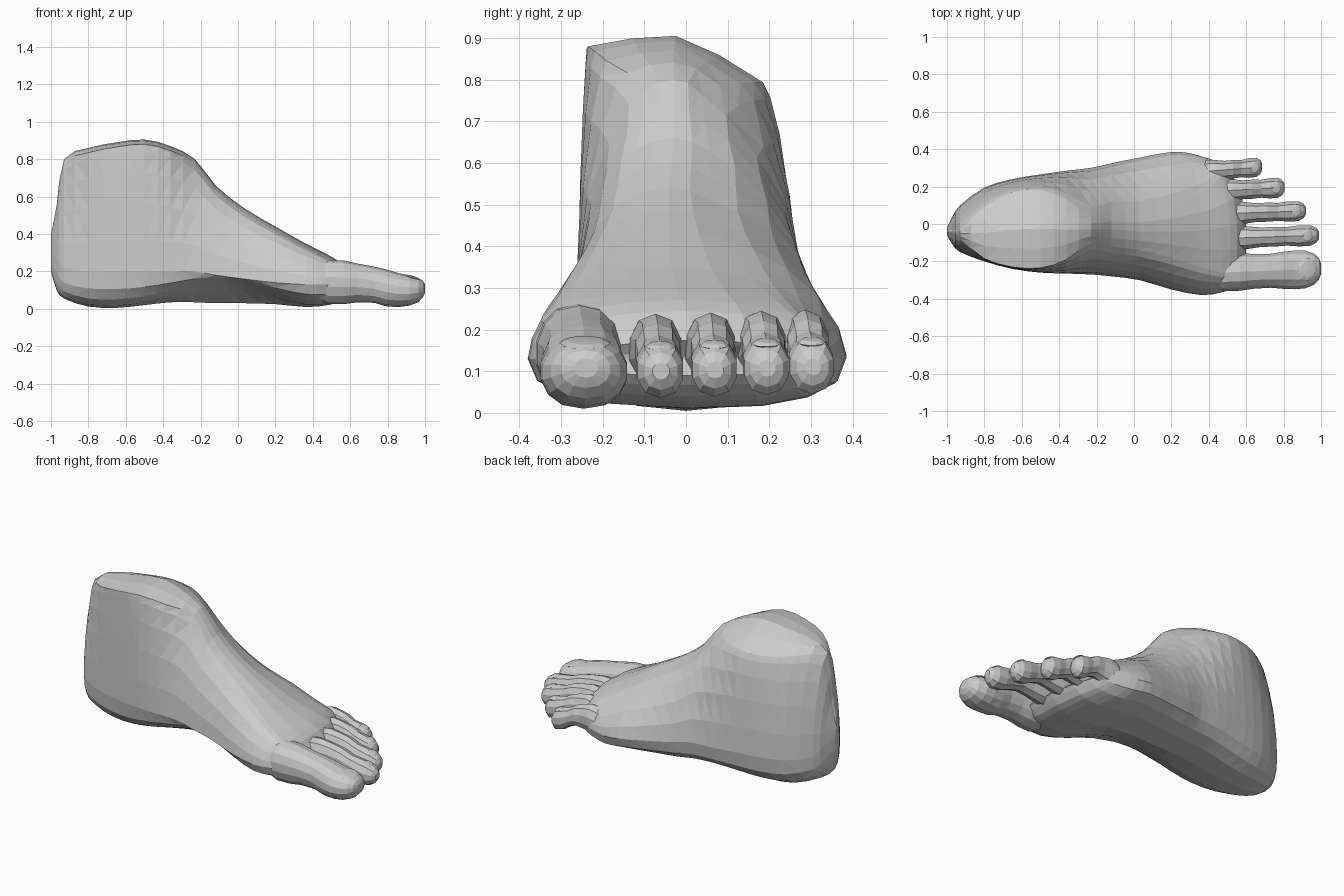
import bpy, bmesh, math
from mathutils import Vector, Matrix

if "Cube" in bpy.data.objects:
    bpy.data.objects.remove(bpy.data.objects["Cube"])


def loft(name, rings):
    """Skin closed rings into a faceted, capped, triangulated mesh."""
    bm = bmesh.new()
    vs = [[bm.verts.new(p) for p in r] for r in rings]
    n = len(rings[0])
    for a, b in zip(vs, vs[1:]):
        for i in range(n):
            j = (i + 1) % n
            bm.faces.new((a[i], a[j], b[j], b[i]))
    for r in (vs[0], vs[-1]):
        c = bm.verts.new(sum((v.co for v in r), Vector()) / n)
        for i in range(n):
            bm.faces.new((r[i], r[(i + 1) % n], c))
    bmesh.ops.recalc_face_normals(bm, faces=bm.faces)
    bmesh.ops.triangulate(bm, faces=bm.faces)
    me = bpy.data.meshes.new(name)
    bm.to_mesh(me)
    bm.free()
    ob = bpy.data.objects.new(name, me)
    bpy.context.collection.objects.link(ob)
    return ob


def spline(rows, steps):
    """Catmull-Rom resampling of rows of numbers."""
    out = []
    for i in range(len(rows) - 1):
        p0, p1 = rows[max(i - 1, 0)], rows[i]
        p2, p3 = rows[i + 1], rows[min(i + 2, len(rows) - 1)]
        for s in range(steps):
            t = s / steps
            out.append([b + .5 * t * (c - a + t * (2*a - 5*b + 4*c - d + t * (3*(b - c) + d - a)))
                        for a, b, c, d in zip(p0, p1, p2, p3)])
    return out + [list(rows[-1])]


# Foot and ankle: x, sole z, top z, widest z, inner y, outer y, top inner y, top outer y
SECTIONS = [
    (-1.0, .20, .40, .30, -.06, -.02, -.045, -.03),
    (-.97, .10, .55, .28, -.11, .04, -.06, -.03),
    (-.93, .055, .80, .22, -.15, .10, -.08, -.02),
    (-.80, .012, .86, .20, -.20, .195, -.185, .09),
    (-.65, .005, .89, .20, -.24, .24, -.23, .17),
    (-.50, .02, .905, .20, -.26, .265, -.235, .185),
    (-.36, .035, .87, .20, -.265, .285, -.19, .13),
    (-.23, .035, .80, .20, -.27, .30, -.10, .04),
    (-.12, .03, .66, .18, -.28, .325, -.12, .06),
    (.03, .03, .54, .16, -.30, .355, -.14, .06),
    (.20, .025, .44, .14, -.35, .385, -.18, .10),
    (.36, .01, .35, .13, -.38, .38, -.23, .16),
    (.47, .018, .295, .13, -.365, .36, -.26, .22),
    (.55, .04, .245, .13, -.33, .34, -.27, .27),
    (.60, .09, .175, .13, -.29, .32, -.25, .28),
]


def foot_ring(row):
    x, zb, zt, zw, yi, yo, ti, to = row
    mid, tmid = (yi + yo) / 2, (ti + to) / 2
    edge = zt - .025
    arch = .085 * math.exp(-((x + .05) / .28) ** 2)

    def side(w, t, lift):
        pts = []
        for k in range(1, 5):                      # sole corner up to widest line
            a = k * math.pi / 8
            s, c = math.sin(a) ** .75, max(math.cos(a), 0) ** .75
            pts.append((mid + (w - mid) * s, zw - (zw - zb) * c + lift * s * c * 1.6))
        for k in range(1, 6):                      # flank up to the top edge
            a = k * math.pi / 10
            c, s = max(math.cos(a), 0) ** 1.3, math.sin(a) ** 1.2
            pts.append((t + (w - t) * c, zw + (edge - zw) * s))
        pts.append((tmid + (t - tmid) * .5, zt - .006))
        return pts

    loop = ([(mid, zb)] + side(yo, to, 0) + [(tmid, zt)] + side(yi, ti, arch)[::-1])
    ring = []
    front = min(max((x - .2) / .37, 0), 1)
    for y, z in loop:
        z -= .5 * max(y, 0) * min(z / .9, 1) ** 3      # outer rim sits lower
        ring.append((x - front * 1.1 * max(y, 0) ** 2, y, z))
    return ring


loft("foot_and_ankle", [foot_ring(r) for r in spline(SECTIONS, 2)])

# Toe stations: fraction along toe, half width factor, underside z, top z
SMALL = [(0, .9, .08, .19), (.15, 1.12, .065, .23), (.28, 1.05, .07, .238), (.42, .9, .08, .228),
         (.55, .92, .088, .214), (.68, .86, .07, .187), (.8, .98, .042, .178),
         (.91, .95, .036, .165), (.97, .7, .055, .145), (1, .35, .08, .12)]
BIG = [(0, .8, .06, .23), (.14, 1.0, .025, .262), (.28, 1.0, .025, .258), (.4, .92, .035, .242),
       (.55, .9, .032, .225), (.66, .98, .012, .21), (.77, 1.03, .01, .19), (.86, 1.0, .017, .178),
       (.94, .82, .035, .165), (.98, .58, .06, .15), (1, .28, .085, .13)]


def toe(name, x0, x1, y0, y1, half, stations, sides, dz=0):
    rings = []
    for f, w, zb, zt in stations:
        x, y = x0 + (x1 - x0) * f, y0 + (y1 - y0) * f
        rings.append([(x, y + half * w * math.copysign(abs(math.cos(a)) ** .85, math.cos(a)),
                       (zb + zt) / 2 + dz + (zt - zb) / 2 * math.sin(a))
                      for a in (2 * math.pi * (i + .5) / sides for i in range(sides))])
    loft(name, rings)
    # Nail: thin tilted plate set in the toe top
    bm = bmesh.new()
    bmesh.ops.create_uvsphere(bm, u_segments=10, v_segments=4, radius=1)
    f = .88
    top = .168 if stations is BIG else .160
    m = (Matrix.Translation((x0 + (x1 - x0) * f, y0 + (y1 - y0) * f, top + dz))
         @ Matrix.Rotation(.27, 4, 'Y')
         @ Matrix.Diagonal((half * .55, half * .6, .010, 1)))
    bmesh.ops.transform(bm, matrix=m, verts=bm.verts)
    me = bpy.data.meshes.new(name + "_nail")
    bm.to_mesh(me)
    bm.free()
    bpy.context.collection.objects.link(bpy.data.objects.new(name + "_nail", me))


toe("big_toe", .40, 1.0, -.262, -.24, .103, BIG, 14)
toe("second_toe", .46, .99, -.078, -.06, .06, SMALL, 10)
toe("third_toe", .46, .92, .055, .07, .058, SMALL, 10, .003)
toe("fourth_toe", .42, .805, .175, .195, .058, SMALL, 10, .007)
toe("little_toe", .34, .685, .278, .305, .056, SMALL, 10, .010)
